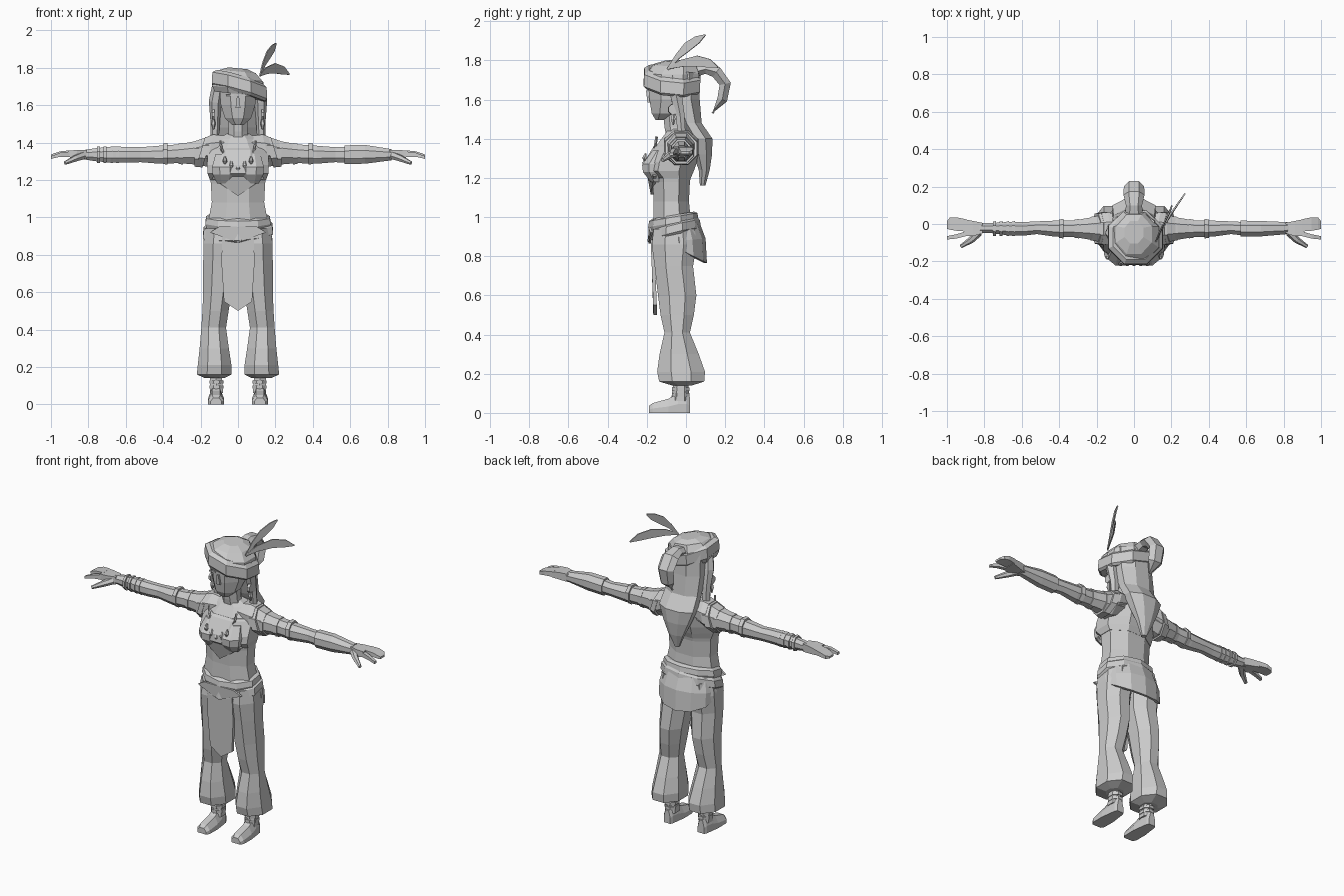
import bpy, bmesh, math
from mathutils import Vector

grey = bpy.data.materials.new("plain grey")
grey.diffuse_color = (0.6, 0.6, 0.6, 1)


def finish(name, bm):
    bmesh.ops.recalc_face_normals(bm, faces=bm.faces[:])
    me = bpy.data.meshes.new(name)
    bm.to_mesh(me)
    bm.free()
    me.materials.append(grey)
    ob = bpy.data.objects.new(name, me)
    bpy.context.collection.objects.link(ob)
    return ob


def skin(name, loops):
    """Bridge vertex loops and cap both ends."""
    bm = bmesh.new()
    rows = [[bm.verts.new(p) for p in lp] for lp in loops]
    n = len(rows[0])
    for a, b in zip(rows, rows[1:]):
        for i in range(n):
            j = (i + 1) % n
            bm.faces.new((a[i], a[j], b[j], b[i]))
    bm.faces.new(rows[0])
    bm.faces.new(rows[-1])
    return finish(name, bm)


def loft(name, rings, n=8, axis='z', side=1, sy=0, sx=0):
    """Rings: z axis (z, cx, cy, rx, ry), x axis (x, cy, cz, ry, rz); sy and sx tilt the rings."""
    loops = []
    k = 1 / math.cos(math.pi / n)
    for t, a, b, ra, rb in rings:
        lp = []
        for i in range(n):
            w = 2 * math.pi * (i + 0.5) / n
            u, v = ra * k * math.cos(w), rb * k * math.sin(w)
            p = (a + u, b + v, t + sy * v + sx * u) if axis == 'z' else (t + sx * v, a + u, b + v)
            lp.append((p[0] * side, p[1], p[2]))
        loops.append(lp)
    return skin(name, loops)


def sheet(name, outline, offset):
    """Flat outline given thickness by an offset vector."""
    pts = [Vector(p) for p in outline]
    return skin(name, [pts, [p + Vector(offset) for p in pts]])


def tube(name, pts, radii, n=6, flat=1.0):
    """Tapered tube along a path in space; flat scales its width."""
    pts = [Vector(p) for p in pts]
    loops = []
    for i, p in enumerate(pts):
        d = (pts[min(i + 1, len(pts) - 1)] - pts[max(i - 1, 0)]).normalized()
        u = d.cross(Vector((0, 0, 1)) if abs(d.z) < .9 else Vector((0, 1, 0))).normalized()
        v = d.cross(u)
        loops.append([p + radii[i] * (flat * u * math.cos(w) + v * math.sin(w))
                      for w in (2 * math.pi * j / n for j in range(n))])
    return skin(name, loops)


# torso, neck and head
loft("torso", [(.88, 0, -.06, .17, .11), (1.0, 0, -.072, .155, .095), (1.08, 0, -.075, .14, .09),
               (1.18, 0, -.075, .145, .095), (1.28, 0, -.075, .155, .115), (1.36, 0, -.05, .155, .105),
               (1.42, 0, -.035, .11, .075), (1.45, 0, -.04, .055, .05)])
loft("neck", [(1.38, 0, -.04, .065, .055), (1.46, 0, -.06, .05, .05), (1.57, 0, -.07, .05, .05)])
loft("head", [(1.495, 0, -.135, .032, .02), (1.53, 0, -.105, .07, .07), (1.6, 0, -.085, .092, .102),
              (1.7, 0, -.08, .1, .115), (1.75, 0, -.08, .09, .1)])
sheet("nose", [(-.013, -.183, 1.585), (.013, -.183, 1.585), (.006, -.19, 1.645), (-.006, -.19, 1.645)],
      (0, -.014, 0))
for s in (1, -1):
    sheet("eye", [(s * .02, -.187, 1.648), (s * .065, -.187, 1.65), (s * .062, -.187, 1.658),
                  (s * .022, -.187, 1.658)], (0, -.008, 0))
sheet("lips", [(-.025, -.166, 1.553), (0, -.166, 1.546), (.025, -.166, 1.553), (0, -.168, 1.562)],
      (0, -.009, 0))

# cropped top with pointed front hem
loft("cropped_top", [(1.2, 0, -.075, .15, .1), (1.235, 0, -.09, .163, .13), (1.28, 0, -.08, .165, .135),
                     (1.36, 0, -.05, .162, .115), (1.37, 0, -.05, .15, .1)])
sheet("top_hem", [(-.14, -.165, 1.21), (0, -.18, 1.115), (.14, -.165, 1.21), (.08, -.205, 1.25),
                  (-.08, -.205, 1.25)], (0, .015, 0))
for s in (1, -1):
    loft("bust", [(1.18, s * .07, -.15, .04, .03), (1.23, s * .07, -.165, .065, .055),
                  (1.27, s * .07, -.165, .068, .058), (1.34, s * .065, -.13, .055, .04)])

# necklace with pendants
arc = [(.095 * math.cos(w), -.15 - .045 * math.sin(w) ** 2, 1.41 - .12 * math.sin(w))
       for w in (math.pi * i / 8 for i in range(9))]
tube("necklace", arc, [.007] * 9, 4)
for x, z in ((-.07, 1.3), (-.036, 1.275), (0, 1.26), (.036, 1.275), (.07, 1.3)):
    tube("pendant", [(x, -.205, z + .025), (x, -.213, z), (x, -.212, z - .014)], [.005, .013, .005])

# sash wrapped around the hips
loft("sash_upper", [(.945, 0, -.065, .165, .115), (.97, 0, -.065, .175, .122), (1.0, 0, -.065, .17, .117),
                    (1.01, 0, -.065, .155, .1)], 10, sy=.17)
loft("sash_lower", [(.895, 0, -.06, .175, .115), (.91, 0, -.06, .188, .13), (.95, 0, -.06, .183, .125),
                    (.965, 0, -.06, .165, .115)], 10, sy=.25, sx=.06)
sheet("sash_point", [(-.15, -.17, .92), (0, -.18, .865), (.15, -.17, .92), (.1, -.18, .95), (-.1, -.18, .95)],
      (0, -.012, 0))

# front panel and rear skirt
sheet("front_panel", [(-.085, -.182, .92), (-.088, -.175, .75), (-.075, -.167, .55), (0, -.167, .5),
                      (.075, -.167, .55), (.088, -.175, .75), (.085, -.182, .92)], (0, .018, 0))
loops = []
for z, rx, ry, cy, dip in ((.97, .165, .115, -.045, 0), (.89, .185, .135, -.035, .01), (.765, .185, .137, -.03, -.07)):
    angles = [math.radians(a) for a in (0, 30, 60, 90, 120, 150, 180)]
    outer = [(rx * math.cos(w), cy + ry * math.sin(w), z - dip * (1 - math.sin(w))) for w in angles]
    loops.append(outer + [(x * .92, y - .015, zz) for x, y, zz in reversed(outer)])
skin("rear_skirt", loops)

for s in (1, -1):
    # trouser legs, ankles and feet
    loft("trouser_leg", [(.14, .125, -.02, .05, .05), (.16, .127, -.022, .093, .115), (.21, .125, -.025, .09, .122),
                         (.3, .127, -.035, .078, .1), (.41, .13, -.045, .066, .065), (.5, .12, -.045, .07, .085),
                         (.6, .11, -.045, .076, .098), (.75, .1, -.062, .086, .098), (.86, .095, -.06, .09, .115),
                         (.94, .09, -.06, .085, .105)], side=s)
    loft("ankle", [(.06, .115, -.03, .036, .04), (.18, .118, -.025, .03, .032)], 6, side=s)
    for z in (.093, .12):
        loft("anklet", [(z - .009, .115, -.027, .038, .045), (z + .009, .115, -.027, .038, .045)], side=s)
    loops = []
    for y, w, h in ((-.19, .03, .035), (-.17, .042, .05), (-.09, .043, .072), (-.04, .036, .1), (.005, .03, .1),
                    (.02, .022, .08)):
        cx = .117
        loops.append([(s * (cx + a * w), y, b) for a, b in ((-1, 0), (1, 0), (1, h * .45), (.5, h), (-.5, h), (-1, h * .45))])
    skin("foot", loops)

    # arms
    loft("arm", [(.1, -.03, 1.36, .07, .065), (.17, -.025, 1.35, .075, .078), (.23, -.025, 1.345, .06, .062),
                 (.32, -.025, 1.34, .044, .05), (.42, -.025, 1.335, .043, .048), (.52, -.02, 1.335, .034, .04),
                 (.58, -.025, 1.335, .036, .042), (.67, -.025, 1.335, .036, .043), (.76, -.022, 1.335, .027, .035),
                 (.83, -.022, 1.335, .026, .024)], axis='x', side=s)
    loft("shoulder_band", [(.165, -.025, 1.35, .088, .083), (.2, -.025, 1.35, .08, .08)], axis='x', side=s, sx=-.3)
    loft("sleeve_cap", [(.08, -.03, 1.38, .08, .055), (.15, -.025, 1.365, .088, .078), (.18, -.025, 1.36, .08, .074)],
         axis='x', side=s, sx=-.25)
    for x in (.22, .305, .39):
        r = .066 if x < .25 else .052
        loft("arm_band", [(x - .012, -.025, 1.34, r, r + .005), (x + .012, -.025, 1.34, r - .003, r + .003)],
             axis='x', side=s)

    # hands: palm, joined fingers, forefinger, thumb
    def hand(name, secs):
        skin(name, [[(s * x, y0, z - h), (s * x, y1, z - h), (s * x, y1, z + h), (s * x, y0, z + h)]
                    for x, y0, y1, z, h in secs])
    hand("palm", [(.81, -.05, .006, 1.335, .024), (.86, -.065, .016, 1.338, .022), (.91, -.063, .026, 1.34, .017)])
    hand("fingers", [(.9, -.04, .026, 1.342, .016), (.95, -.036, .036, 1.34, .013), (.985, -.03, .034, 1.332, .01),
                     (1.0, -.025, .015, 1.328, .006)])
    hand("forefinger", [(.9, -.065, -.04, 1.338, .014), (.95, -.078, -.055, 1.335, .011), (1.0, -.083, -.065, 1.32, .007)])
    tube("thumb", [(.83 * s, -.045, 1.33), (.87 * s, -.085, 1.315), (.925 * s, -.12, 1.29)], [.022, .018, .01])

    # side locks and earrings
    tube("side_lock", [(.105 * s, -.07, 1.72), (.122 * s, -.05, 1.62), (.122 * s, -.03, 1.52), (.125 * s, -.02, 1.4),
                       (.12 * s, 0, 1.35)], [.03, .034, .026, .022, .008])
    loft("earring", [(.125, -.065, 1.55, .027, .027), (.14, -.065, 1.55, .024, .024)], axis='x', side=s)
    tube("earring_drop", [(.132 * s, -.065, 1.53), (.132 * s, -.065, 1.5), (.132 * s, -.065, 1.47)], [.006, .013, .004])

# bracer on one forearm, bracelets on the other
loft("bracer", [(.57, -.025, 1.335, .043, .05), (.68, -.025, 1.337, .041, .05), (.82, -.022, 1.335, .032, .03)], axis='x')
for x in (.645, .675, .71, .745):
    loft("bracelet", [(x - .008, -.025, 1.335, .04, .045), (x + .008, -.025, 1.335, .039, .043)], axis='x', side=-1)

# long hair down the back
loft("back_hair", [(1.74, 0, -.02, .11, .085), (1.6, 0, -.005, .115, .075), (1.48, 0, .025, .11, .055),
                   (1.4, 0, .075, .115, .06), (1.32, 0, .085, .085, .048), (1.24, 0, .093, .05, .028),
                   (1.16, 0, .085, .015, .014)])

# head wrap with slanted band and knotted tail
loft("head_wrap", [(1.66, 0, -.07, .125, .125), (1.69, 0, -.072, .138, .138), (1.74, 0, -.07, .132, .135),
                   (1.78, 0, -.055, .095, .105), (1.797, 0, -.045, .05, .06)], sx=-.1)
loft("wrap_band", [(1.655, .008, -.072, .135, .13), (1.67, .008, -.072, .148, .144), (1.73, .008, -.07, .145, .143),
                   (1.75, .008, -.07, .12, .12)], sx=-.28, sy=-.1)
tube("wrap_tail", [(0, .04, 1.74), (0, .1, 1.755), (0, .155, 1.74), (0, .2, 1.68), (0, .185, 1.6), (0, .135, 1.53)],
     [.03, .027, .035, .034, .03, .006], 6, 1.6)


# feathers, as thin blades bending along a path
def feather(name, path, width):
    pts = [Vector(p) for p in path]
    low, high = [], []
    for i, p in enumerate(pts):
        d = (pts[min(i + 1, len(pts) - 1)] - pts[max(i - 1, 0)]).normalized()
        up = Vector((.5, .86, 0)).cross(Vector((0, 0, 1))).cross(d).normalized() * width[i]
        low.append(p - up)
        high.append(p + up)
    sheet(name, low + high[::-1], (.006, -.004, 0))


feather("tall_feather", [(.115, -.09, 1.755), (.135, -.04, 1.82), (.16, .01, 1.87), (.185, .06, 1.905),
                         (.2, .1, 1.93)], [.005, .014, .024, .02, .003])
feather("bent_feather", [(.115, -.09, 1.76), (.15, -.02, 1.785), (.195, .06, 1.797), (.24, .12, 1.785),
                         (.27, .165, 1.765)], [.005, .018, .027, .022, .003])
